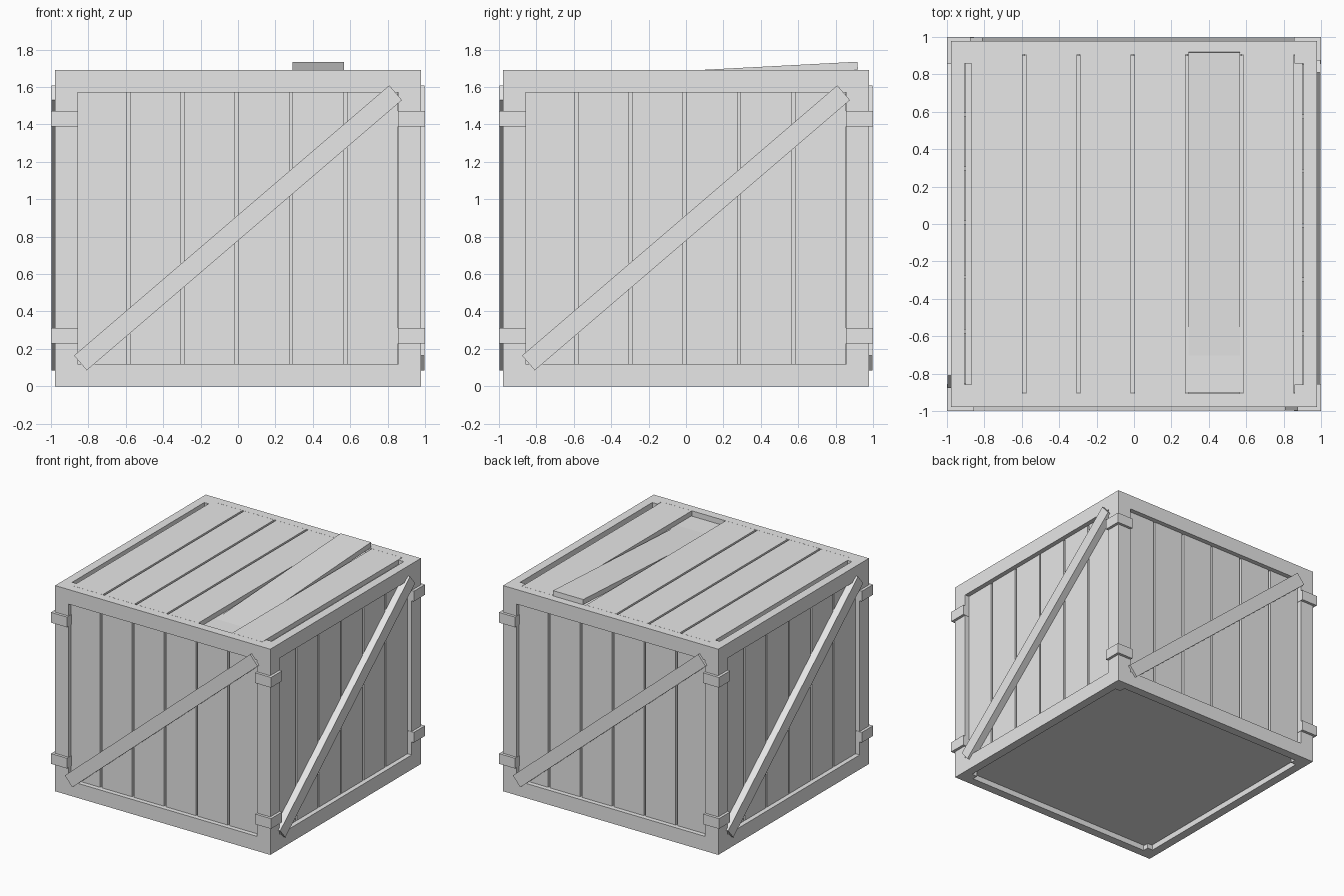
import bpy
import math
from mathutils import Matrix

if "Cube" in bpy.data.objects:
    bpy.data.objects.remove(bpy.data.objects["Cube"])

grey = bpy.data.materials.new("plain grey")
grey.diffuse_color = (0.8, 0.8, 0.8, 1)
grey.use_nodes = True
grey.node_tree.nodes["Principled BSDF"].inputs["Base Color"].default_value = grey.diffuse_color

H = 1.69       # crate height
W = 0.978      # half width of the frame
POST = 0.12    # post and rail width
CORE = 0.9     # half width of the inner box
PANEL = 0.94   # outer face of the side planks
OUT = 0.997    # outer face of the braces


def box(name, lo, hi, matrix=Matrix()):
    """Box between two corners, then moved by a matrix."""
    bpy.ops.mesh.primitive_cube_add(size=1)
    ob = bpy.context.object
    ob.name = name
    size = [b - a for a, b in zip(lo, hi)]
    mid = [(a + b) / 2 for a, b in zip(lo, hi)]
    ob.data.transform(matrix @ Matrix.Translation(mid) @ Matrix.Diagonal((*size, 1)))
    ob.data.materials.append(grey)
    return ob


# inner box behind the planks
box("inner_box", (-CORE, -CORE, 0.04), (CORE, CORE, H - 0.04))

# plank spans shared by every panel
PITCH, PLANK = 0.29, 0.273
spans = [(-0.868 + i * PITCH, -0.868 + i * PITCH + PLANK) for i in range(6)]

for side in range(4):
    turn = Matrix.Rotation(side * math.pi / 2, 4, 'Z')

    # corner post
    box("corner_post", (-W, -W, 0), (-W + POST, -W + POST, H), turn)

    # bottom and top rails
    for z in (0, H - POST):
        box("rail", (-W + POST, -W, z), (W - POST, -0.907, z + POST), turn)

    # corner brackets
    for z in (0.228, 1.388):
        box("corner_bracket", (-1, -1, z), (-0.855, -0.855, z + 0.084), turn)

    # upright planks
    for a, b in spans:
        box("side_plank", (a, -PANEL, 0.1), (b, -CORE + 0.01, H - 0.1), turn)

    # diagonal brace
    tilt = Matrix.Translation((0, 0, 0.847)) @ Matrix.Rotation(-math.radians(40.6), 4, 'Y')
    box("diagonal_brace", (-1.11, -OUT, -0.052), (1.11, -PANEL + 0.003, 0.052), turn @ tilt)

# lid planks, with the fifth one loose and lifted at the back
for i, (a, b) in enumerate(spans):
    if i != 4:
        box("lid_plank", (a, -0.906, H - 0.05), (b, 0.906, H), Matrix())
lift = Matrix.Translation((0, 0.06, H)) @ Matrix.Rotation(math.radians(3), 4, 'X')
box("loose_lid_plank", (0.292, -0.95, -0.042), (0.567, 0.858, 0), lift)
